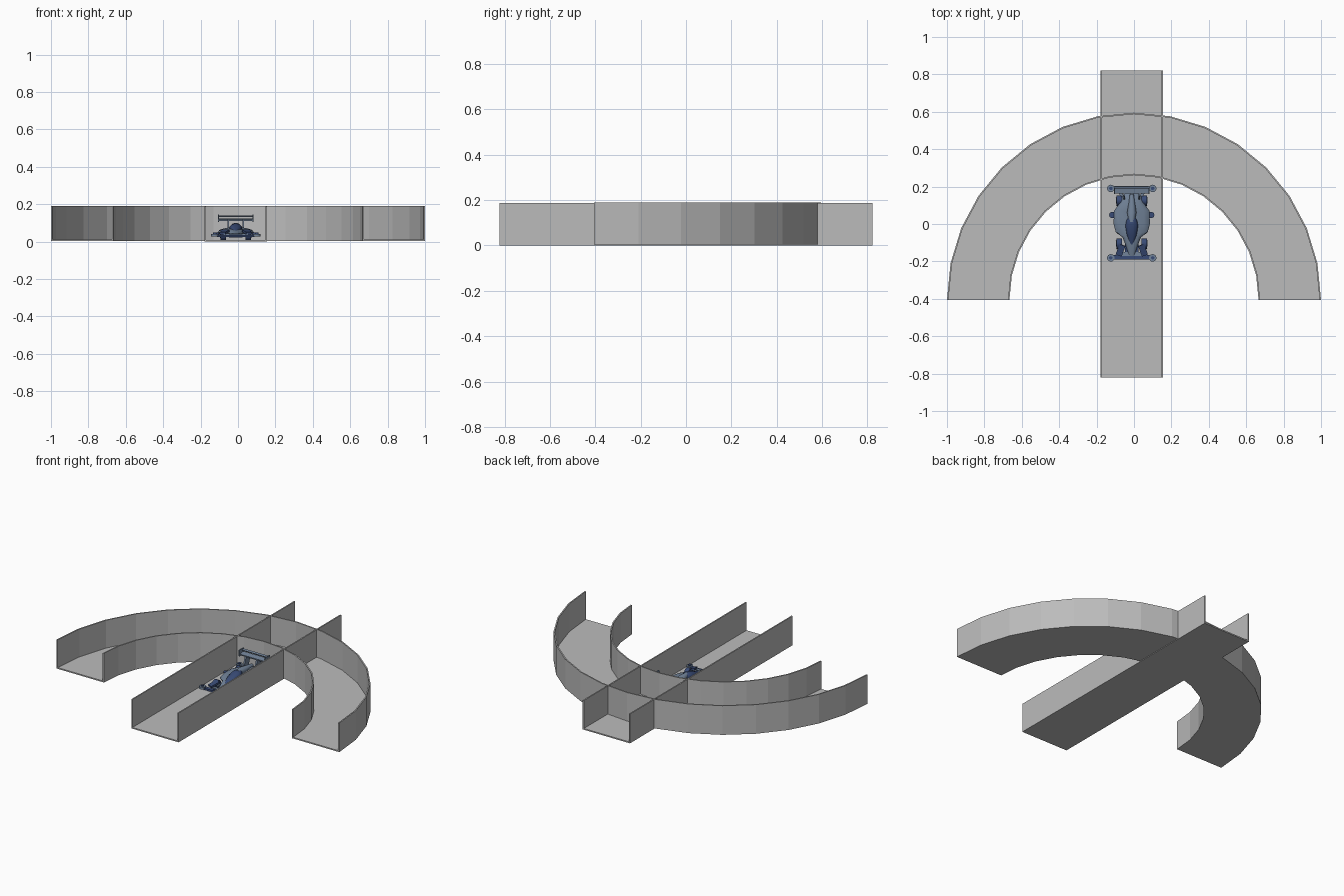
import bpy, bmesh, math
from mathutils import Matrix

cube = bpy.data.objects.get("Cube")
if cube:
    bpy.data.objects.remove(cube, do_unlink=True)


def material(name, rgb):
    m = bpy.data.materials.new(name)
    m.use_nodes = True
    m.diffuse_color = (*rgb, 1)
    m.node_tree.nodes["Principled BSDF"].inputs["Base Color"].default_value = (*rgb, 1)
    return m


GREY = material("track grey", (0.5, 0.5, 0.5))
SLATE = material("slate blue", (0.17, 0.23, 0.32))
NAVY = material("navy blue", (0.04, 0.07, 0.18))
CX = -0.012          # centre line of the straight lane and the car


def finish(name, bm, mat, smooth=False):
    bmesh.ops.recalc_face_normals(bm, faces=bm.faces)
    mesh = bpy.data.meshes.new(name)
    bm.to_mesh(mesh)
    bm.free()
    ob = bpy.data.objects.new(name, mesh)
    bpy.context.collection.objects.link(ob)
    mesh.materials.append(mat)
    if smooth:
        bpy.ops.object.select_all(action='DESELECT')
        ob.select_set(True)
        bpy.context.view_layer.objects.active = ob
        bpy.ops.object.shade_smooth_by_angle(angle=math.radians(35))
    return ob


def box(name, centre, size, mat, turn=0, tilt=0):
    bm = bmesh.new()
    bmesh.ops.create_cube(bm, size=1)
    mtx = (Matrix.Translation(centre) @ Matrix.Rotation(turn, 4, 'Z')
           @ Matrix.Rotation(tilt, 4, 'X') @ Matrix.Diagonal((*size, 1)))
    bm.transform(mtx)
    return finish(name, bm, mat)


def cylinder(name, centre, radius, depth, mat, axis='Z'):
    bm = bmesh.new()
    bmesh.ops.create_cone(bm, cap_ends=True, segments=16, radius1=radius,
                          radius2=radius, depth=depth)
    if axis == 'X':
        bm.transform(Matrix.Rotation(math.pi / 2, 4, 'Y'))
    bm.transform(Matrix.Translation(centre))
    return finish(name, bm, mat, True)


def sweep(name, rings, mat, smooth=False):
    """Join equal-length rings of points into a closed solid."""
    bm = bmesh.new()
    loops = [[bm.verts.new(p) for p in ring] for ring in rings]
    for a, b in zip(loops, loops[1:]):
        for i in range(len(a)):
            j = (i + 1) % len(a)
            bm.faces.new((a[i], a[j], b[j], b[i]))
    bm.faces.new(loops[0])
    bm.faces.new(loops[-1][::-1])
    return finish(name, bm, mat, smooth)


def shell(name, sections, mat):
    """Rounded body from sections: y, half width, bottom z, top z."""
    rings = []
    for y, w, lo, hi in sections:
        ring = []
        for k in range(14):
            a = math.tau * k / 14
            c, s = math.cos(a), math.sin(a)
            ring.append((CX + w * math.copysign(abs(c) ** 0.8, c), y,
                         (lo + hi) / 2 + (hi - lo) / 2 * s))
        rings.append(ring)
    return sweep(name, rings, mat, True)


# U-shaped lane section, shared by both lanes: offset across, height
def channel(w, lo, hi, t):
    return [(-w, lo), (w, lo), (w, hi), (w - t, hi), (w - t, lo + t),
            (t - w, lo + t), (t - w, hi), (-w, hi)]


# Straight lane
profile = channel(0.167, 0, 0.187, 0.008)
sweep("straight_lane", [[(CX + u, y, z) for u, z in profile]
                        for y in (-0.822, 0.822)], GREY)

# Half-circle lane
profile = channel(0.167, 0.004, 0.19, 0.008)
arc = []
for k in range(17):
    a = math.pi * k / 16
    arc.append([((0.833 + u) * math.cos(a), -0.405 + (0.833 + u) * math.sin(a), z)
                for u, z in profile])
sweep("curved_lane", arc, GREY)

# Car chassis and body shells
box("car_chassis", (CX, 0.0, 0.03), (0.07, 0.36, 0.018), NAVY)
shell("car_body", [(-0.17, 0.014, 0.03, 0.045), (-0.12, 0.03, 0.03, 0.058),
                   (-0.07, 0.05, 0.03, 0.068), (-0.045, 0.085, 0.03, 0.068),
                   (0.0, 0.097, 0.03, 0.07), (0.07, 0.095, 0.03, 0.075),
                   (0.11, 0.065, 0.03, 0.08), (0.165, 0.04, 0.035, 0.07)], SLATE)
shell("car_canopy", [(-0.11, 0.008, 0.045, 0.06), (-0.06, 0.026, 0.05, 0.08),
                     (-0.01, 0.034, 0.05, 0.096), (0.02, 0.028, 0.05, 0.098),
                     (0.04, 0.014, 0.05, 0.092)], NAVY)
shell("engine_cover", [(0.01, 0.014, 0.06, 0.1), (0.06, 0.025, 0.06, 0.1),
                       (0.16, 0.01, 0.055, 0.085)], SLATE)

# Bumpers
box("front_bumper", (CX, -0.178, 0.03), (0.2, 0.024, 0.012), NAVY)
box("front_bumper_plate", (CX, -0.16, 0.038), (0.13, 0.02, 0.01), SLATE)
box("rear_bumper", (CX, 0.188, 0.035), (0.2, 0.018, 0.012), SLATE)

# Parts on both sides
for s, side in ((-1, "right"), (1, "left")):
    for y, end in ((-0.105, "front"), (0.125, "rear")):
        cylinder(f"{end}_{side}_wheel", (CX + s * 0.067, y, 0.036), 0.028, 0.028,
                 NAVY, 'X')
        cylinder(f"{end}_{side}_hub", (CX + s * 0.067, y, 0.036), 0.016, 0.032,
                 SLATE, 'X')
    for y, end in ((-0.181, "front"), (0.19, "rear")):
        cylinder(f"{end}_{side}_roller", (CX + s * 0.112, y, 0.035), 0.02, 0.014, SLATE)
        cylinder(f"{end}_{side}_roller_cap", (CX + s * 0.112, y, 0.044), 0.009, 0.008, NAVY)
    box(f"front_{side}_fender", (CX + s * 0.06, -0.14, 0.052), (0.034, 0.06, 0.012),
        NAVY, s * 0.35, 0.25)
    cylinder(f"side_{side}_roller", (CX + s * 0.104, 0.048, 0.04), 0.017, 0.016, NAVY)
    box(f"{side}_wing_strut", (CX + s * 0.04, 0.16, 0.085), (0.01, 0.045, 0.06),
        SLATE, 0, -0.35)
    box(f"{side}_wing_end_plate", (CX + s * 0.092, 0.182, 0.126), (0.006, 0.044, 0.04), SLATE)
    box(f"{side}_rear_arm", (CX + s * 0.06, 0.165, 0.04), (0.016, 0.07, 0.012),
        SLATE, -s * 0.5)

# Rear wing
box("rear_wing", (CX, 0.182, 0.118), (0.184, 0.036, 0.008), SLATE, 0, 0.15)
box("rear_wing_flap", (CX, 0.196, 0.136), (0.184, 0.014, 0.006), SLATE, 0, 0.3)
